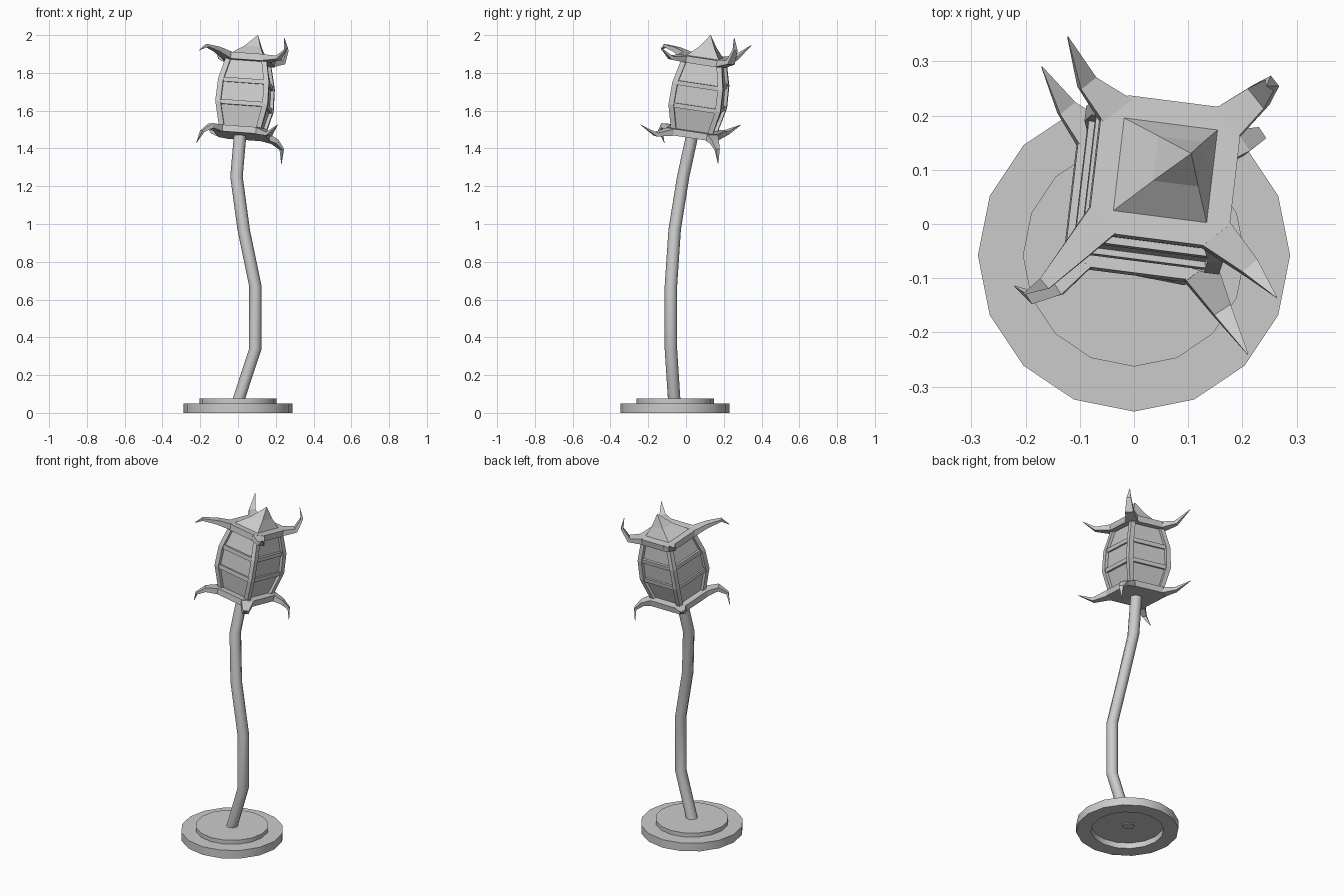
import bpy, bmesh, math
from mathutils import Vector, Matrix

if "Cube" in bpy.data.objects:
    bpy.data.objects.remove(bpy.data.objects["Cube"])


def loft(name, rings, cap=True, smooth=False):
    """Skin a list of equal-length rings into one object."""
    me = bpy.data.meshes.new(name)
    bm = bmesh.new()
    vs = [[bm.verts.new(p) for p in r] for r in rings]
    n = len(vs[0])
    for a, b in zip(vs, vs[1:]):
        for i in range(n):
            j = (i + 1) % n
            bm.faces.new((a[i], a[j], b[j], b[i]))
    if cap:
        bm.faces.new(vs[0][::-1])
        bm.faces.new(vs[-1])
    bmesh.ops.recalc_face_normals(bm, faces=bm.faces)
    bm.to_mesh(me)
    bm.free()
    ob = bpy.data.objects.new(name, me)
    bpy.context.collection.objects.link(ob)
    if smooth:
        bpy.ops.object.select_all(action='DESELECT')
        bpy.context.view_layer.objects.active = ob
        ob.select_set(True)
        bpy.ops.object.shade_smooth_by_angle(angle=math.radians(50))
    return ob


def circle(c, r, n):
    return [Vector((c[0] + r * math.cos(2 * math.pi * i / n),
                    c[1] + r * math.sin(2 * math.pi * i / n), c[2])) for i in range(n)]


# Stepped round base with a recess underneath
base = [(0.205, 0.035), (0.205, 0), (0.288, 0), (0.288, 0.05), (0.205, 0.05), (0.205, 0.075)]
loft("base", [circle((0, -0.058, z), r, 16) for r, z in base], smooth=True)

# Crooked stem
stem = [(-0.01, -0.06, 0.03), (0.092, -0.08, 0.34), (0.092, -0.08, 0.67),
        (0.03, -0.06, 0.97), (-0.008, -0.015, 1.25), (0.012, 0.035, 1.48)]
loft("stem", [circle(p, 0.033, 8) for p in stem], smooth=True)

# Tilted, twisted frame of the lantern head
axis = Vector((0.09, 0.14, 1))
M = (Matrix.Translation((0.02, 0.040, 1.465))
     @ Vector((0, 0, 1)).rotation_difference(axis).to_matrix().to_4x4()
     @ Matrix.Rotation(math.radians(-7), 4, 'Z'))


def local(x, y, z, turn=0):
    return M @ (Matrix.Rotation(turn, 4, 'Z') @ Vector((x, y, z)))


def square(h, z, cx=0, cy=0):
    return [local(cx + sx * h, cy + sy * h, z) for sx, sy in ((-1, -1), (1, -1), (1, 1), (-1, 1))]


# Bulging panels, corner posts and cross bars
profile = [(0.02, 0.110), (0.16, 0.140), (0.28, 0.136), (0.41, 0.107)]
loft("lantern_panels", [square(h - 0.018, z) for z, h in profile])
W = 0.028
for k in range(4):
    t = k * math.pi / 2
    loft(f"corner_post_{k}", [[local(x, y, z, t) for x, y in
                               ((h - W, h - W), (h, h - W), (h, h), (h - W, h))] for z, h in profile])
    for z, h in profile[1:3]:
        loft(f"cross_bar_{k}", [[local(x, y, zz, t) for x, y in
                                 ((-h + W, -h + 0.025), (h - W, -h + 0.025), (h - W, -h + 0.007), (-h + W, -h + 0.007))]
                                for zz in (z - 0.012, z + 0.012)])


# Top and bottom plates with clipped corners
def plate(name, h, z0, z1, c=0.045):
    def ring(z):
        return [local(x, y, z, k * math.pi / 2) for k in range(4) for x, y in ((h, h - c), (h - c, h))]
    loft(name, [ring(z0), ring(z1)])


plate("bottom_plate", 0.138, 0.0, 0.035)
plate("top_plate", 0.130, 0.392, 0.428)

# Crooked pointed roof
apex = Vector((0.105, 0.13, 2.0))
loft("roof", [square(0.087, 0.428), square(0.042, 0.48, 0.018, 0.012),
              [apex + Vector((x, y, 0)) for x, y in ((-.001, -.001), (.001, -.001), (.001, .001), (-.001, .001))]])


# Tapering curled horns growing from the plate corners
def horn(name, sx, sy, h, z, path):
    e = h - 0.03
    pts = [local(sx * e, sy * e, z)] + [Vector(p) for p in path]
    start = local(0, 0, z)
    side = (pts[-1] - start).cross(axis).normalized()
    rings = []
    for i, p in enumerate(pts):
        tan = (pts[min(i + 1, len(pts) - 1)] - pts[max(i - 1, 0)]).normalized()
        f = 1 - i / (len(pts) - 1)
        w, d = 0.034 * f + 0.001, 0.017 * f + 0.001
        up = side.cross(tan).normalized()
        rings.append([p + side * w * a + up * d * b for a, b in ((-1, -1), (1, -1), (1, 1), (-1, 1))])
    loft(name, rings)


top = {(-1, 1): [(-0.087, 0.262, 1.88), (-0.122, 0.345, 1.945)],
       (1, 1): [(0.230, 0.235, 1.855), (0.255, 0.26, 1.92), (0.245, 0.255, 1.985)],
       (1, -1): [(0.215, -0.08, 1.88), (0.263, -0.135, 1.935)],
       (-1, -1): [(-0.11, -0.05, 1.925), (-0.165, -0.11, 1.945), (-0.205, -0.13, 1.92)]}
bottom = {(-1, 1): [(-0.125, 0.215, 1.485), (-0.17, 0.29, 1.525)],
          (1, 1): [(0.195, 0.15, 1.435), (0.232, 0.165, 1.395), (0.23, 0.17, 1.32)],
          (1, -1): [(0.163, -0.16, 1.475), (0.21, -0.24, 1.525)],
          (-1, -1): [(-0.145, -0.11, 1.52), (-0.19, -0.135, 1.49), (-0.22, -0.115, 1.43)]}
for (sx, sy), p in top.items():
    horn("top_horn", sx, sy, 0.130, 0.410, p)
for (sx, sy), p in bottom.items():
    horn("bottom_horn", sx, sy, 0.138, 0.0175, p)
